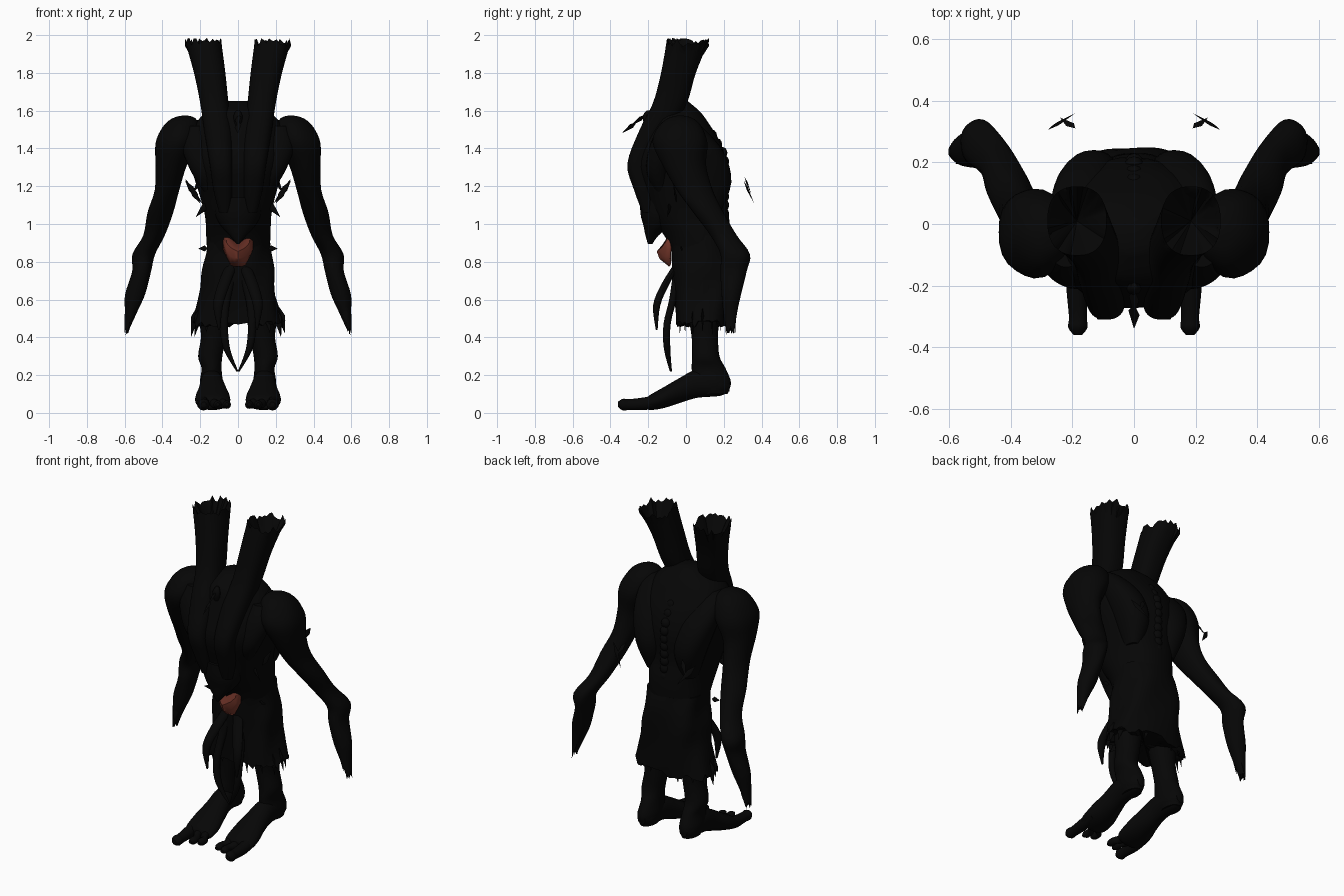
import bpy, bmesh, math, random
from mathutils import Vector

random.seed(4)


def material(name, color):
    m = bpy.data.materials.new(name)
    m.diffuse_color = (*color, 1)
    return m


BLACK = material("charred black", (0.0018, 0.0018, 0.0018))
RED = material("dried red", (0.20, 0.042, 0.026))
DARK_RED = material("deep red", (0.12, 0.025, 0.016))


def finish(name, bm, mats=(BLACK,), angle=50):
    bmesh.ops.recalc_face_normals(bm, faces=bm.faces[:])
    me = bpy.data.meshes.new(name)
    bm.to_mesh(me)
    bm.free()
    ob = bpy.data.objects.new(name, me)
    bpy.context.collection.objects.link(ob)
    for m in mats:
        me.materials.append(m)
    bpy.ops.object.select_all(action='DESELECT')
    ob.select_set(True)
    bpy.context.view_layer.objects.active = ob
    bpy.ops.object.shade_smooth_by_angle(angle=math.radians(angle))
    return ob


def smooth_rows(rows, steps):
    """Catmull-Rom interpolation of rows of numbers."""
    out = []
    for i in range(len(rows) - 1):
        p = [rows[max(i - 1, 0)], rows[i], rows[i + 1], rows[min(i + 2, len(rows) - 1)]]
        for s in range(steps):
            t = s / steps
            out.append([0.5 * (2 * b + (c - a) * t + (2 * a - 5 * b + 4 * c - d) * t * t
                               + (3 * b - a - 3 * c + d) * t ** 3) for a, b, c, d in zip(*p)])
    return out + [list(rows[-1])]


def loft(name, rows, axis='z', side=1, segs=24, steps=4, power=2.0, ragged=0.0, bump=0.0, sink=0.03):
    """Rows are (x, y, z, half width, half depth); rings lie across the axis."""
    bm = bmesh.new()
    rings = []
    data = smooth_rows(rows, steps)
    for k, (x, y, z, a, b) in enumerate(data):
        ring = []
        for i in range(segs):
            t = 2 * math.pi * i / segs
            c, s = math.cos(t), math.sin(t)
            w = 1 + bump * math.sin(5 * t + k * 0.35)
            u = a * w * math.copysign(abs(c) ** (2 / power), c)
            v = b * w * math.copysign(abs(s) ** (2 / power), s)
            co = Vector((x + u, y + v, z) if axis == 'z' else (x + u, y, z + v))
            if ragged and k == len(data) - 1:
                co.z += ragged * random.uniform(-1, 0.5)
            co.x *= side
            ring.append(bm.verts.new(co))
        rings.append(ring)
    for p, q in zip(rings, rings[1:]):
        for i in range(segs):
            j = (i + 1) % segs
            bm.faces.new((p[i], p[j], q[j], q[i]))
    # close the ends with fans, sunk inward where torn
    for idx in (0, -1):
        x, y, z, a, b = data[idx]
        dz = -sink * math.copysign(1, ragged) if ragged and idx == -1 else 0
        c = bm.verts.new((x * side, y, z + dz))
        r = rings[idx]
        for i in range(segs):
            bm.faces.new((r[i], r[(i + 1) % segs], c))
    return finish(name, bm)


def shard(name, a, b, width, side=1):
    """Thin torn splinter running from a to b."""
    a, b = Vector(a), Vector(b)
    d = b - a
    n = d.cross(Vector((0.3, 1, 0.2))).normalized() * width
    m = d.cross(n).normalized() * width * 0.35
    mid = a + d * 0.35
    bm = bmesh.new()
    v = [bm.verts.new((p.x * side, p.y, p.z)) for p in
         (a, mid + n, mid + m, mid - n, mid - m, b)]
    for i in range(4):
        p, q = v[1 + i], v[1 + (i + 1) % 4]
        bm.faces.new((v[0], p, q))
        bm.faces.new((v[5], q, p))
    return finish(name, bm)


# Torso, from hips up to the neck hump
loft("torso", [
    (0, 0.08, 0.80, 0.16, 0.14), (0, 0.06, 0.93, 0.17, 0.17), (0, 0.02, 1.04, 0.175, 0.21),
    (0, -0.01, 1.15, 0.20, 0.22), (0, -0.03, 1.30, 0.245, 0.245), (0, -0.03, 1.42, 0.26, 0.215),
    (0, -0.04, 1.52, 0.23, 0.17), (0, -0.05, 1.59, 0.17, 0.13), (0, -0.04, 1.65, 0.05, 0.05)],
    segs=40, power=2.2, bump=0.012)

# Overhanging belly flap above the red piece
loft("belly_flap", [
    (0, -0.19, 0.895, 0.008, 0.012), (0, -0.18, 0.94, 0.045, 0.035),
    (0, -0.155, 0.99, 0.09, 0.07), (0, -0.14, 1.05, 0.12, 0.10), (0, -0.14, 1.14, 0.13, 0.105)],
    segs=20)

# Ragged skirt
loft("skirt", [
    (0, 0.07, 0.94, 0.165, 0.155), (0, 0.085, 0.86, 0.17, 0.16), (0, 0.09, 0.76, 0.19, 0.16),
    (0, 0.09, 0.66, 0.195, 0.155), (0, 0.09, 0.57, 0.215, 0.15),
    (0, 0.09, 0.465, 0.245, 0.145)], segs=56, power=2.6, ragged=-0.03, bump=0.03)

# Knobbly spine
bm = bmesh.new()
for i in range(13):
    z = 1.56 - i * 0.046
    y = 0.215 - 0.6 * max(0, z - 1.36) - 0.9 * max(0, z - 1.5)
    geo = bmesh.ops.create_icosphere(bm, subdivisions=2, radius=0.024)
    for v in geo["verts"]:
        v.co = Vector((v.co.x * 1.2, v.co.y + y - 0.01, v.co.z * 1.3 + z))
finish("spine_knobs", bm)

# Red bib: a faceted V standing out below the belly
bm = bmesh.new()
cols = 8
grid = []
for i in range(cols + 1):
    u = i / cols * 2 - 1
    k = 1 - abs(u)
    top, low = 0.95 - 0.055 * k, 0.865 - 0.09 * min(1, k * 1.8)
    pts = []
    for j, out in enumerate((0.03, 0.07, 0.055, 0.005)):
        z = top + (low - top) * j / 3
        pts.append((0.08 * u, -0.085 - out * k ** 0.7, z))
    grid.append([bm.verts.new(p) for p in pts])
for p, q in zip(grid, grid[1:]):
    for j in range(3):
        f = bm.faces.new((p[j], q[j], q[j + 1], p[j + 1]))
        f.material_index = 1 if j == 0 else 0
bib = finish("red_bib", bm, (RED, DARK_RED), 25)
mod = bib.modifiers.new("thickness", 'SOLIDIFY')
mod.thickness = 0.012

# Throat clasp and its splinters
loft("chest_clasp", [(0, -0.20, 1.60, 0.01, 0.01), (0, -0.21, 1.57, 0.025, 0.02),
                     (0, -0.20, 1.52, 0.015, 0.02)], segs=8, steps=2)
shard("clasp_splinter", (0, -0.21, 1.58), (0, -0.30, 1.515), 0.02)
shard("clasp_tip", (0.0, -0.26, 1.54), (0, -0.34, 1.48), 0.022)

for s, tag in ((1, "left"), (-1, "right")):
    # Torn trunk rising from the chest
    loft(f"{tag}_torn_trunk", [
        (0.07, -0.20, 1.06, 0.03, 0.03), (0.08, -0.225, 1.18, 0.05, 0.05),
        (0.09, -0.25, 1.32, 0.06, 0.06), (0.105, -0.16, 1.50, 0.075, 0.085),
        (0.125, -0.085, 1.64, 0.075, 0.09), (0.15, -0.04, 1.80, 0.083, 0.092),
        (0.185, 0.01, 1.97, 0.096, 0.112)], side=s, segs=40, power=2.4, ragged=0.03, sink=0.2)
    # Arm from shoulder to torn wrist
    loft(f"{tag}_arm", [
        (0.28, -0.03, 1.575, 0.01, 0.01), (0.285, -0.03, 1.56, 0.06, 0.065),
        (0.30, -0.03, 1.515, 0.097, 0.115), (0.325, -0.03, 1.43, 0.113, 0.145),
        (0.355, -0.01, 1.31, 0.083, 0.115), (0.375, 0.045, 1.18, 0.065, 0.095),
        (0.41, 0.12, 1.06, 0.068, 0.08), (0.445, 0.20, 0.94, 0.057, 0.07),
        (0.50, 0.26, 0.84, 0.06, 0.078), (0.51, 0.25, 0.75, 0.05, 0.07),
        (0.543, 0.24, 0.63, 0.053, 0.052), (0.565, 0.235, 0.54, 0.034, 0.038),
        (0.592, 0.235, 0.43, 0.01, 0.02)], side=s, segs=24, ragged=-0.03, bump=0.02)
    for k in range(3):
        shard(f"{tag}_wrist_tatter_{k + 1}", (0.56, 0.20 + k * 0.03, 0.56),
              (0.575 + 0.01 * k, 0.20 + k * 0.03, 0.47 - k * 0.03), 0.015, s)
    # Shoulder blade and chest muscle
    loft(f"{tag}_shoulder_blade", [
        (0.12, 0.13, 1.06, 0.04, 0.05), (0.13, 0.14, 1.22, 0.085, 0.10),
        (0.16, 0.10, 1.38, 0.10, 0.10), (0.19, 0.03, 1.51, 0.08, 0.06),
        (0.20, -0.01, 1.55, 0.04, 0.03)], side=s, power=2.2)
    loft(f"{tag}_chest_muscle", [
        (0.15, -0.13, 1.17, 0.03, 0.03), (0.18, -0.15, 1.28, 0.07, 0.06),
        (0.21, -0.12, 1.42, 0.09, 0.07), (0.22, -0.09, 1.52, 0.05, 0.05)], side=s)
    # Leg down to the ankle and heel
    loft(f"{tag}_leg", [
        (0.11, 0.09, 0.70, 0.08, 0.10), (0.125, 0.095, 0.50, 0.078, 0.08),
        (0.13, 0.10, 0.40, 0.066, 0.07), (0.147, 0.105, 0.30, 0.064, 0.072),
        (0.14, 0.12, 0.235, 0.053, 0.09), (0.142, 0.14, 0.16, 0.06, 0.098),
        (0.142, 0.15, 0.10, 0.045, 0.07)], side=s)
    # Foot
    loft(f"{tag}_foot", [
        (0.142, 0.23, 0.145, 0.025, 0.03), (0.142, 0.18, 0.15, 0.055, 0.06),
        (0.140, 0.06, 0.155, 0.06, 0.075), (0.135, -0.03, 0.12, 0.073, 0.067),
        (0.134, -0.12, 0.08, 0.092, 0.055), (0.134, -0.19, 0.055, 0.088, 0.04),
        (0.134, -0.21, 0.05, 0.06, 0.025)], axis='y', side=s)
    # Toes
    for n, (x0, x1, tip, r) in enumerate(((0.185, 0.182, -0.36, 0.034), (0.125, 0.108, -0.31, 0.024),
                                          (0.08, 0.06, -0.295, 0.024))):
        loft(f"{tag}_toe_{n + 1}", [
            (x0, -0.12, 0.07, r, r), (x0, -0.21, 0.05, r, r), (x1, tip + 0.06, 0.044, r * 0.85, r * 0.85),
            (x1, tip + 0.025, 0.044, r * 0.92, r * 0.9), (x1, tip, 0.045, r * 0.4, r * 0.4)],
            axis='y', side=s, segs=12)
    # Hanging hooked strips in front of the skirt
    loft(f"{tag}_short_strip", [
        (0.035, -0.05, 0.78, 0.03, 0.02), (0.075, -0.11, 0.68, 0.032, 0.022),
        (0.105, -0.155, 0.57, 0.026, 0.02), (0.10, -0.155, 0.44, 0.005, 0.005)], side=s, segs=10)
    loft(f"{tag}_long_strip", [
        (0.03, -0.05, 0.74, 0.03, 0.02), (0.065, -0.07, 0.60, 0.025, 0.02),
        (0.075, -0.10, 0.47, 0.022, 0.02), (0.06, -0.10, 0.34, 0.018, 0.018),
        (0.004, -0.08, 0.22, 0.005, 0.006)], side=s, segs=10)
    # Splinters at the ribs, hips and behind the back
    shard(f"{tag}_rib_splinter", (0.20, -0.05, 1.11), (0.28, -0.07, 1.24), 0.016, s)
    shard(f"{tag}_waist_splinter", (0.15, -0.08, 1.12), (0.225, -0.10, 1.035), 0.02, s)
    shard(f"{tag}_hip_splinter", (0.16, -0.02, 0.87), (0.21, -0.03, 0.87), 0.016, s)
    shard(f"{tag}_back_splinter_upper", (0.19, 0.31, 1.25), (0.24, 0.345, 1.16), 0.014, s)
    shard(f"{tag}_back_splinter", (0.28, 0.305, 1.23), (0.19, 0.36, 1.11), 0.016, s)
    # Tatters on the skirt hem
    for k in range(7):
        t = math.radians(-70 + k * 23)
        x, y = 0.23 * math.cos(t), 0.09 + 0.13 * math.sin(t)
        shard(f"{tag}_hem_tatter_{k + 1}", (x * 0.95, y, 0.56),
              (x * 1.08, y, random.uniform(0.40, 0.45)), 0.022, s)
